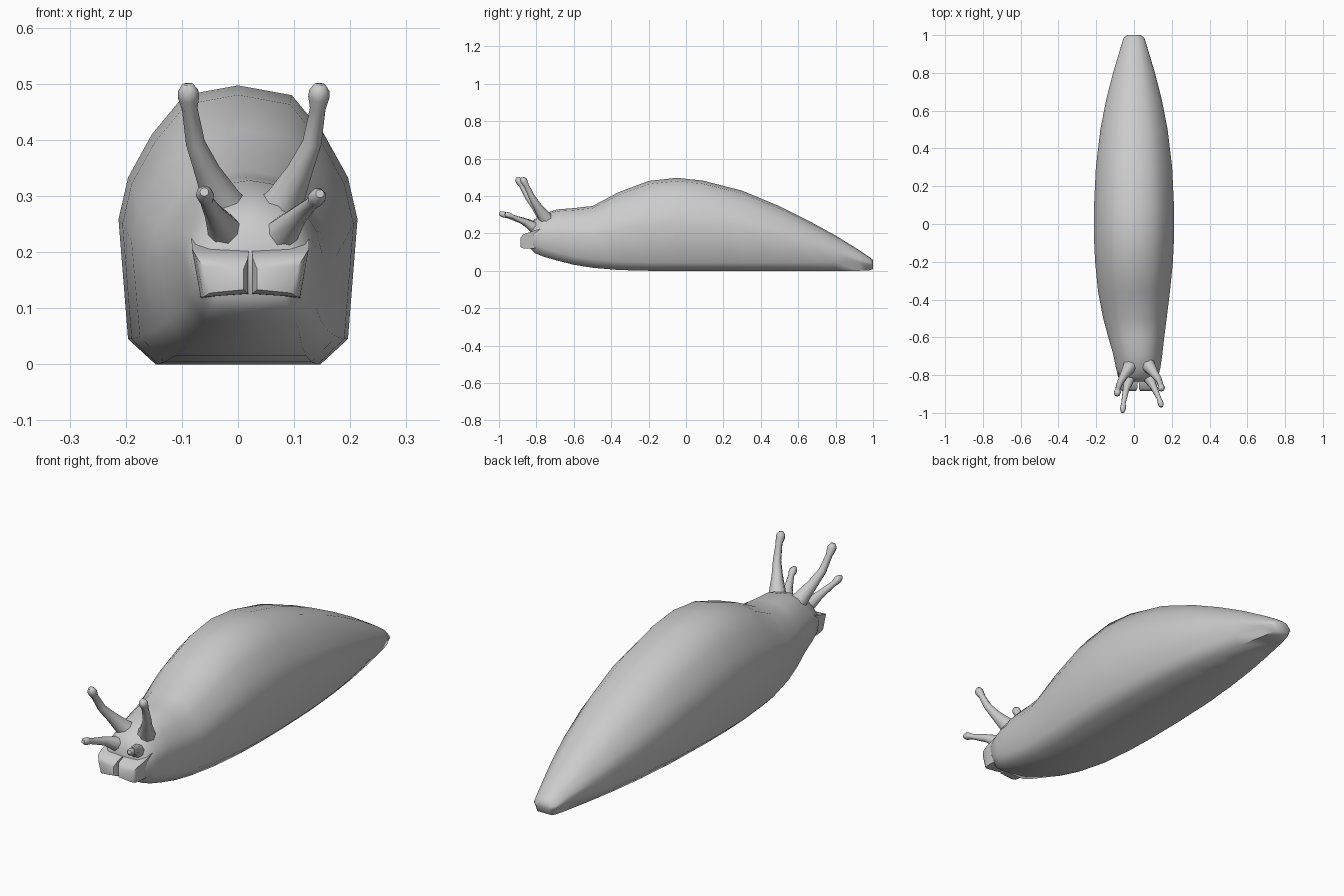
import bpy, bmesh, math
from mathutils import Vector

if "Cube" in bpy.data.objects:
    bpy.data.objects.remove(bpy.data.objects["Cube"])


def finish(bm, name, angle=50):
    bmesh.ops.recalc_face_normals(bm, faces=bm.faces[:])
    me = bpy.data.meshes.new(name)
    bm.to_mesh(me)
    bm.free()
    ob = bpy.data.objects.new(name, me)
    bpy.context.collection.objects.link(ob)
    bpy.ops.object.select_all(action='DESELECT')
    ob.select_set(True)
    bpy.context.view_layer.objects.active = ob
    bpy.ops.object.shade_smooth_by_angle(angle=math.radians(angle))
    return ob


def loft(rings, name, angle=50):
    bm = bmesh.new()
    rows = [[bm.verts.new(p) for p in r] for r in rings]
    n = len(rows[0])
    for a, b in zip(rows, rows[1:]):
        for i in range(n):
            bm.faces.new((a[i], a[(i + 1) % n], b[(i + 1) % n], b[i]))
    bm.faces.new(rows[0])
    bm.faces.new(rows[-1])
    return finish(bm, name, angle)


def section(y, cx, w, zb, zt):
    # Domed back, bulging flanks, narrow flat sole
    h = zt - zb
    edge = min(0.045, 0.45 * h)
    half = [(0.45, zb + .965 * h), (0.72, zb + .825 * h), (0.92, zb + .67 * h),
            (1, zb + .52 * h), (0.92, zb + edge), (0.69, zb)]
    right = [(cx + w * u, y, z) for u, z in half]
    left = [(cx - w * u, y, z) for u, z in reversed(half)]
    return [(cx, y, zt)] + right + left


# Body: y, centre x, half width, bottom z, top z
stations = [(-.835, .022, .085, .12, .235), (-.81, .022, .106, .095, .275),
            (-.76, .022, .118, .075, .305), (-.69, .02, .13, .055, .328),
            (-.60, .012, .148, .032, .335), (-.50, .005, .168, .016, .346),
            (-.36, 0, .190, .004, .42), (-.20, 0, .206, 0, .48),
            (-.05, 0, .213, 0, .497), (.09, 0, .212, 0, .482),
            (.30, 0, .202, 0, .428), (.50, 0, .178, 0, .345),
            (.66, 0, .147, 0, .265), (.80, 0, .111, 0, .188),
            (.93, 0, .072, 0, .108), (.985, 0, .055, .003, .07),
            (1.0, 0, .035, .01, .058)]
loft([section(*s) for s in stations], "body", 60)

# Pair of lips either side of the central cleft
for side, name in ((-1, "left_lip"), (1, "right_lip")):
    def lip(y, inner, outer, lo, hi):
        c = 0.022
        return [(c + side * inner, y, lo + .006), (c + side * outer * .85, y, lo),
                (c + side * outer, y, hi), (c + side * inner, y, hi - .005)]
    loft([lip(-.76, .002, .105, .115, .23), lip(-.84, .003, .104, .12, .205),
          lip(-.87, .004, .098, .12, .195), lip(-.885, .012, .085, .127, .175)],
         name, 60)


def tentacle(name, pts, radii, sides=8):
    pts = [Vector(p) for p in pts]
    rings = []
    for i, p in enumerate(pts):
        d = (pts[min(i + 1, len(pts) - 1)] - pts[max(i - 1, 0)]).normalized()
        u = d.cross(Vector((0, 1, 0.3))).normalized()
        v = d.cross(u)
        rings.append([p + radii[i] * (math.cos(t) * u + math.sin(t) * v)
                      for t in (2 * math.pi * k / sides for k in range(sides))])
    loft(rings, name, 60)


# Long eye stalks with flared bases and knob tips
long_r = (.05, .034, .023, .017, .014, .019, .018, .010)
tentacle("left_eye_stalk",
         [(-.005, -.73, .25), (-.03, -.765, .295), (-.055, -.805, .345), (-.076, -.845, .395),
          (-.086, -.878, .455), (-.088, -.89, .476), (-.089, -.897, .488), (-.09, -.9, .499)],
         long_r)
tentacle("right_eye_stalk",
         [(.055, -.73, .25), (.085, -.76, .295), (.11, -.795, .345), (.132, -.825, .395),
          (.142, -.853, .455), (.144, -.865, .476), (.145, -.87, .488), (.146, -.873, .499)],
         long_r)

# Short feelers
short_r = (.045, .03, .018, .012, .016, .015, .008)
tentacle("left_feeler",
         [(-.01, -.77, .215), (-.025, -.82, .24), (-.042, -.875, .268), (-.056, -.95, .292),
          (-.058, -.972, .3), (-.06, -.985, .304), (-.06, -.998, .307)], short_r)
tentacle("right_feeler",
         [(.055, -.77, .205), (.078, -.815, .233), (.105, -.865, .263), (.133, -.925, .288),
          (.14, -.945, .296), (.143, -.957, .3), (.146, -.968, .304)], short_r)
